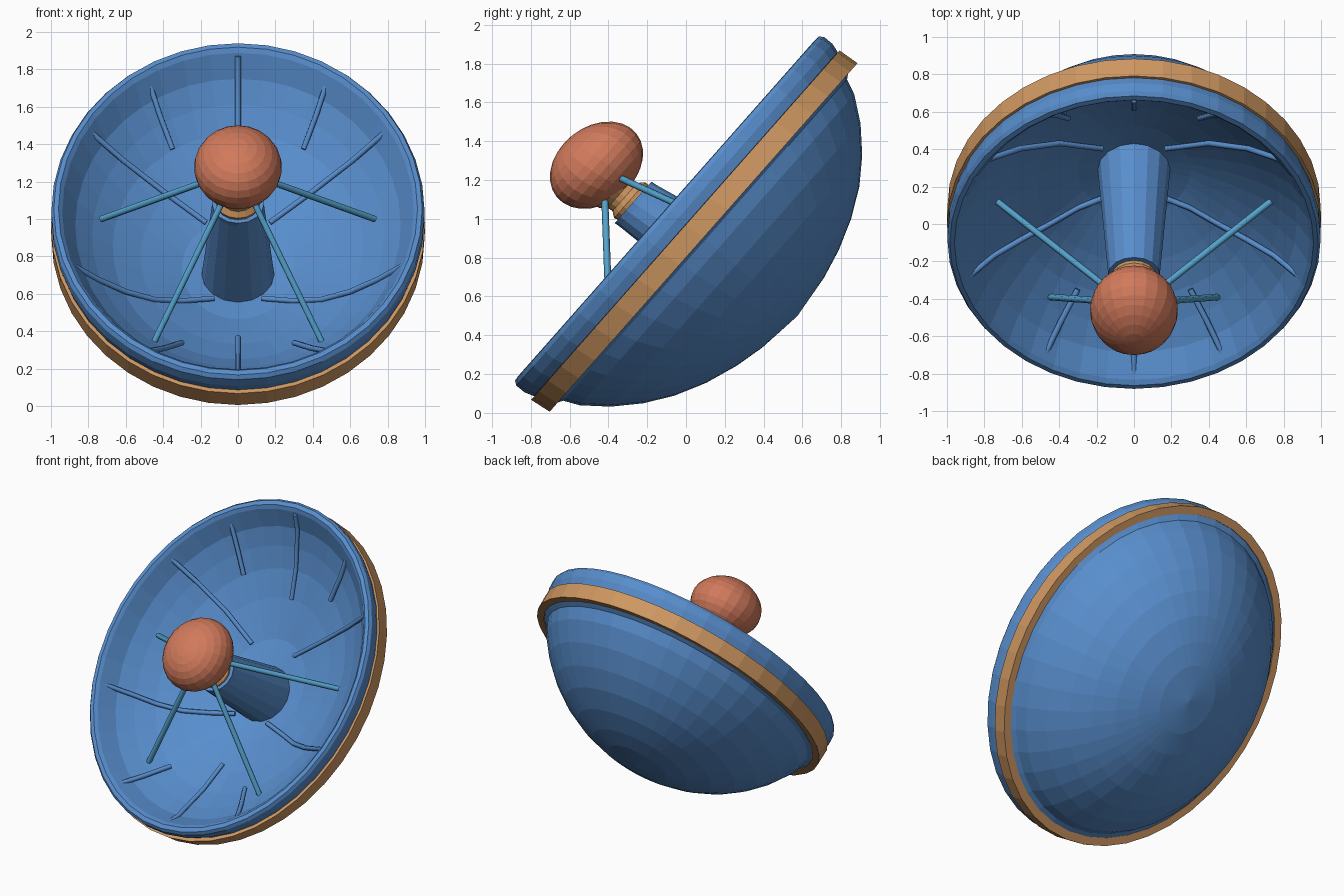
import bpy, bmesh, math
from mathutils import Matrix, Vector

cube = bpy.data.objects.get("Cube")
if cube:
    bpy.data.objects.remove(cube, do_unlink=True)


def material(name, color):
    m = bpy.data.materials.new(name)
    m.use_nodes = True
    m.diffuse_color = (*color, 1)
    m.node_tree.nodes["Principled BSDF"].inputs["Base Color"].default_value = (*color, 1)
    return m


BLUE = material("dish blue", (0.098, 0.27, 0.61))
TAN = material("band tan", (0.62, 0.31, 0.12))
ORANGE = material("receiver orange", (0.64, 0.195, 0.107))
CYAN = material("strut light blue", (0.09, 0.36, 0.6))

# Dish frame: across, up the tilted opening, and out along the axis
TILT = Matrix(((1, 0, 0, 0),
               (0, 0.795, -0.83, 0.045),
               (0, 0.90, 0.56, 0.935),
               (0, 0, 0, 1)))
# Local placements: the shell leans back, the post sits a little low
LEAN = Matrix(((1, 0, 0, 0), (0, 1, 0.08, 0), (0, 0, 1, 0), (0, 0, 0, 1)))
POST = Matrix.Translation((0, -0.045, 0)) @ Matrix.Diagonal((1, 0.85, 1, 1))
BALL = Matrix.Translation((0, 0, 0.61)) @ Matrix.Diagonal((1, 0.92, 0.86, 1))


def finish(bm, name, mat, place):
    bmesh.ops.transform(bm, matrix=TILT @ place, verts=bm.verts)
    bmesh.ops.recalc_face_normals(bm, faces=bm.faces)
    mesh = bpy.data.meshes.new(name)
    bm.to_mesh(mesh)
    bm.free()
    mesh.materials.append(mat)
    ob = bpy.data.objects.new(name, mesh)
    bpy.context.collection.objects.link(ob)


def lathe(name, profile, mat, sides, place, closed=False):
    """Turn (radius, height) points around the dish axis."""
    bm = bmesh.new()
    vs = [bm.verts.new((r, 0, h)) for r, h in profile]
    pairs = list(zip(vs, vs[1:]))
    if closed:
        pairs.append((vs[-1], vs[0]))
    edges = [bm.edges.new(p) for p in pairs]
    bmesh.ops.spin(bm, geom=vs + edges, cent=(0, 0, 0), axis=(0, 0, 1),
                   angle=math.tau, steps=sides, use_merge=False)
    bmesh.ops.remove_doubles(bm, verts=bm.verts, dist=0.0005)
    finish(bm, name, mat, place)


def rod(name, points, radius, mat):
    """Thin bar through world-space points."""
    cu = bpy.data.curves.new(name, 'CURVE')
    cu.dimensions = '3D'
    cu.bevel_depth = radius
    cu.bevel_resolution = 1
    cu.use_fill_caps = True
    sp = cu.splines.new('POLY')
    sp.points.add(len(points) - 1)
    for p, co in zip(sp.points, points):
        p.co = (*co, 1)
    cu.materials.append(mat)
    ob = bpy.data.objects.new(name, cu)
    bpy.context.collection.objects.link(ob)


# Dish shell: back, rounded lip and shallow inside in one profile
lathe("dish_shell", [
    (0, -0.69), (0.2, -0.662), (0.33, -0.625), (0.47, -0.565), (0.6, -0.485),
    (0.71, -0.39), (0.81, -0.275), (0.89, -0.15), (0.92, -0.07), (0.955, -0.045),
    (0.955, 0.05), (0.985, 0.06), (0.998, 0.11), (0.998, 0.165), (0.985, 0.187),
    (0.96, 0.19), (0.94, 0.17), (0.87, 0.05), (0.78, -0.04), (0.67, -0.13),
    (0.52, -0.215), (0.3, -0.315), (0, -0.38)], BLUE, 40, LEAN)

# Flat band around the rim
lathe("rim_band", [(0.95, -0.055), (0.998, -0.055), (1.0, 0.058), (0.95, 0.058)],
      TAN, 40, Matrix(), closed=True)

# Tapered post with a stepped neck
lathe("center_post", [(0, -0.4), (0.16, -0.4), (0.195, -0.35), (0.14, 0.31),
                      (0.14, 0.34), (0, 0.34)], BLUE, 16, POST)
lathe("neck", [(0, 0.33), (0.115, 0.33), (0.12, 0.36), (0.095, 0.39), (0.095, 0.42),
               (0.12, 0.45), (0.12, 0.49), (0.085, 0.54), (0, 0.54)], TAN, 16, POST)

# Receiver ball, slightly flattened along the dish axis
bm = bmesh.new()
bmesh.ops.create_uvsphere(bm, u_segments=22, v_segments=14, radius=0.235)
finish(bm, "receiver_ball", ORANGE, BALL)

# Ribs lying on the inside of the dish
side_ribs = {
    "upper": [(0.485, 0.83, 0.14), (0.42, 0.69, 0.01), (0.35, 0.55, -0.1)],
    "middle": [(0.79, 0.51, 0.13), (0.61, 0.43, -0.02), (0.4, 0.33, -0.15), (0.17, 0.2, -0.24)],
    "lower": [(0.89, -0.28, 0.13), (0.75, -0.28, -0.01), (0.6, -0.285, -0.12),
              (0.45, -0.275, -0.21), (0.3, -0.24, -0.28), (0.13, -0.2, -0.32)],
    "bottom": [(0.48, -0.8, 0.14), (0.39, -0.7, 0.01), (0.3, -0.6, -0.1)],
}
for label, pts in side_ribs.items():
    for side, s in (("left", 1), ("right", -1)):
        rod(f"{label}_rib_{side}", [TILT @ Vector((s * x, v, w)) for x, v, w in pts], 0.016, BLUE)
for label, s in (("top", 1), ("base", -1)):
    rod(f"{label}_center_rib", [TILT @ Vector((0, s * v, w)) for v, w in
                                ((0.94, 0.16), (0.87, 0.06), (0.67, -0.11), (0.5, -0.21))],
        0.016, BLUE)

# Struts from the ball to the dish
for side, s in (("left", 1), ("right", -1)):
    rod(f"upper_strut_{side}", [(s * 0.12, -0.36, 1.22), (s * 0.73, 0.12, 1.0)], 0.018, CYAN)
    rod(f"lower_strut_{side}", [(s * 0.06, -0.42, 1.14), (s * 0.45, -0.39, 0.34)], 0.018, CYAN)
